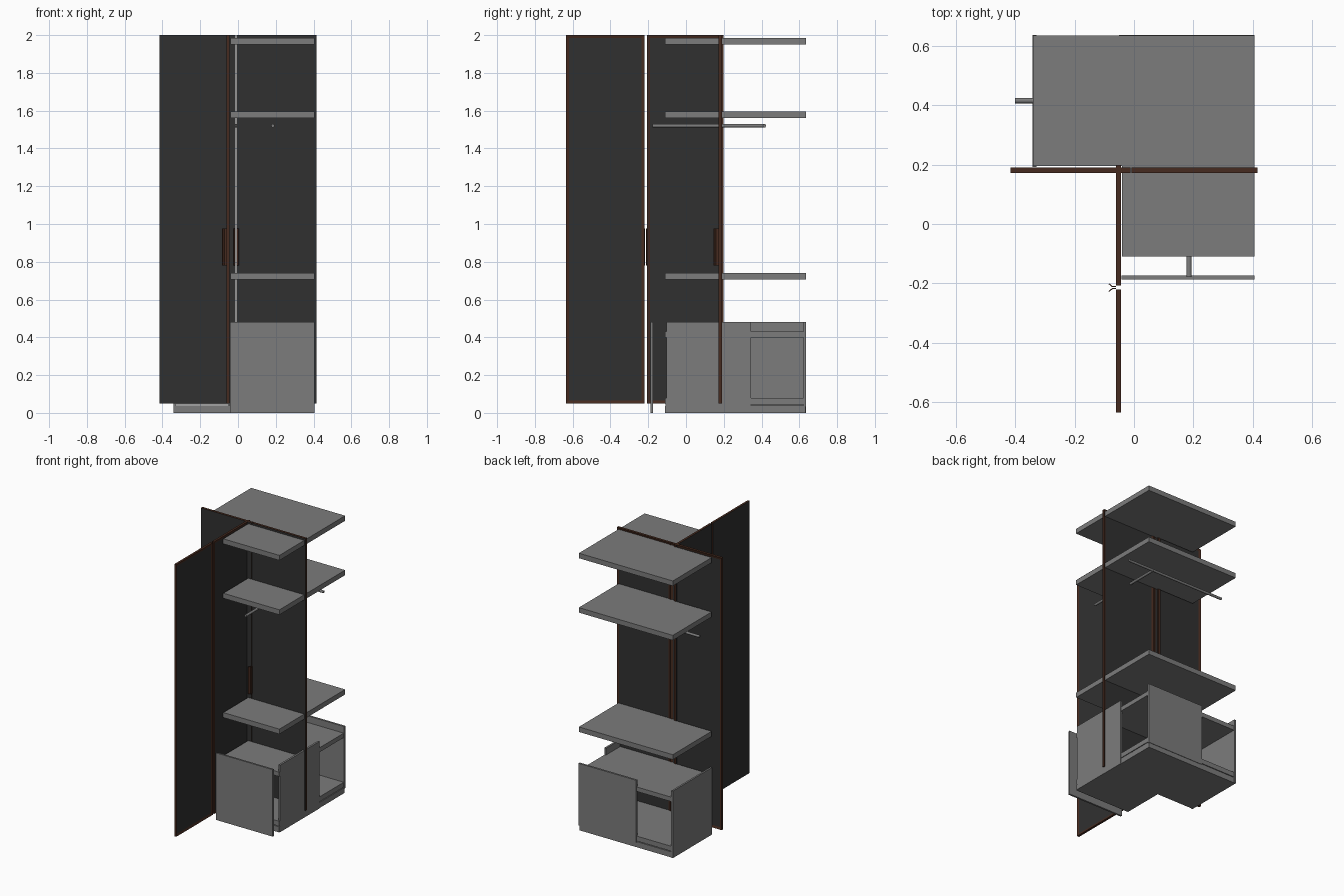
import bpy, bmesh
from mathutils import Vector

cube = bpy.data.objects.get("Cube")
if cube:
    bpy.data.objects.remove(cube, do_unlink=True)


def material(name, rgb):
    m = bpy.data.materials.new(name)
    m.use_nodes = True
    m.diffuse_color = (*rgb, 1)
    bsdf = m.node_tree.nodes["Principled BSDF"]
    bsdf.inputs["Base Color"].default_value = (*rgb, 1)
    return m


GREY = material("carcass grey", (0.2, 0.2, 0.2))
DARK = material("door charcoal", (0.03, 0.03, 0.03))
BROWN = material("frame brown", (0.062, 0.024, 0.014))


def finish(name, bm, *mats):
    bmesh.ops.recalc_face_normals(bm, faces=bm.faces)
    mesh = bpy.data.meshes.new(name)
    bm.to_mesh(mesh)
    bm.free()
    for m in mats:
        mesh.materials.append(m)
    obj = bpy.data.objects.new(name, mesh)
    bpy.context.collection.objects.link(obj)
    return obj


def box_mesh(x, y, z):
    bm = bmesh.new()
    bmesh.ops.create_cube(bm, size=1)
    for v in bm.verts:
        v.co = Vector([a + (b - a) * (c + 0.5) for (a, b), c in zip((x, y, z), v.co)])
    return bm


def box(name, x, y, z, mat=GREY):
    return finish(name, box_mesh(x, y, z), mat)


def prism(name, outline, z0, z1, mat):
    """Vertical extrusion of a plan outline."""
    bm = bmesh.new()
    face = bm.faces.new([bm.verts.new((x, y, z0)) for x, y in outline])
    up = bmesh.ops.extrude_face_region(bm, geom=[face])["geom"]
    moved = [v for v in up if isinstance(v, bmesh.types.BMVert)]
    bmesh.ops.translate(bm, verts=moved, vec=(0, 0, z1 - z0))
    return finish(name, bm, mat)


def corner_slab(name, z0, z1, inset=0.0):
    """L-shaped board that fills the corner."""
    left, right, front, back = -0.34 + inset, 0.405 - inset, -0.11, 0.635 - inset
    pts = [(left, 0.195), (-0.04, 0.195), (-0.04, front),
           (right, front), (right, back), (left, back)]
    return prism(name, pts, z0, z1, GREY)


def door(name, u, depth, swap):
    """Charcoal leaf, brown edges, framed recess on the inner face."""
    bm = box_mesh(u, depth, (0.05, 2.0))
    bm.faces.ensure_lookup_table()
    bmesh.ops.recalc_face_normals(bm, faces=bm.faces)
    for f in bm.faces:
        f.material_index = 0 if f.normal.y < -0.5 else 1
    back = next(f for f in bm.faces if f.normal.y > 0.5)
    bmesh.ops.inset_region(bm, faces=[back], thickness=0.022, depth=0)
    bmesh.ops.translate(bm, verts=back.verts, vec=(0, -0.004, 0))
    back.material_index = 0
    if swap:
        for v in bm.verts:
            v.co = (v.co.y, v.co.x, v.co.z)
    return finish(name, bm, DARK, BROWN)


def handle(name, centre, face, swap):
    """Pair of flared grips either side of the gap between two doors."""
    for side, s in (("a", -1), ("b", 1)):
        pts = [(centre + s * 0.002, face), (centre + s * 0.002, face - 0.014),
               (centre + s * 0.012, face - 0.026), (centre + s * 0.014, face - 0.023),
               (centre + s * 0.005, face - 0.012), (centre + s * 0.005, face)]
        if swap:
            pts = [(y, x) for x, y in pts]
        prism(f"{name}_{side}", pts, 0.78, 0.975, BROWN)


# Doors on the two fronts of the corner
door("right_front_door", (-0.415, -0.012), (0.172, 0.19), False)
door("left_front_door", (-0.008, 0.415), (0.172, 0.19), False)
door("outer_side_door", (-0.635, -0.221), (-0.06, -0.044), True)
door("inner_side_door", (-0.207, 0.198), (-0.06, -0.044), True)
handle("front_handle", -0.01, 0.172, False)
handle("side_handle", -0.214, -0.06, True)

# Corner shelves
for name, z in (("top", 1.95), ("upper", 1.56), ("lower", 0.705)):
    corner_slab(f"{name}_shelf", z, z + 0.036)

# Low cabinet
corner_slab("plinth", 0, 0.04, 0.002)
corner_slab("cabinet_floor", 0.045, 0.08, 0.002)
corner_slab("cabinet_top", 0.40, 0.432, 0.002)
box("cabinet_left_panel", (0.392, 0.406), (-0.102, 0.345), (0, 0.48))
box("cabinet_right_panel", (-0.341, -0.328), (0.192, 0.636), (0, 0.48))
box("cabinet_back_panel", (-0.05, 0.406), (0.622, 0.636), (0.035, 0.48))
box("cabinet_front_panel", (-0.042, 0.406), (-0.187, -0.174), (0, 0.48))


# Hanging rails
def rail(name, start, end):
    a, b = Vector(start), Vector(end)
    bm = bmesh.new()
    bmesh.ops.create_cone(bm, cap_ends=True, segments=16, radius1=0.009,
                          radius2=0.009, depth=(b - a).length)
    turn = (b - a).to_track_quat("Z", "Y").to_matrix()
    for v in bm.verts:
        v.co = turn @ v.co + (a + b) / 2
    for f in bm.faces:
        f.smooth = len(f.verts) == 4
    for e in bm.edges:
        e.smooth = all(len(f.verts) == 4 for f in e.link_faces)
    return finish(name, bm, GREY)


rail("long_rail", (-0.40, 0.415, 1.52), (0.39, 0.415, 1.52))
rail("short_rail", (0.185, -0.178, 1.52), (0.185, 0.42, 1.52))
